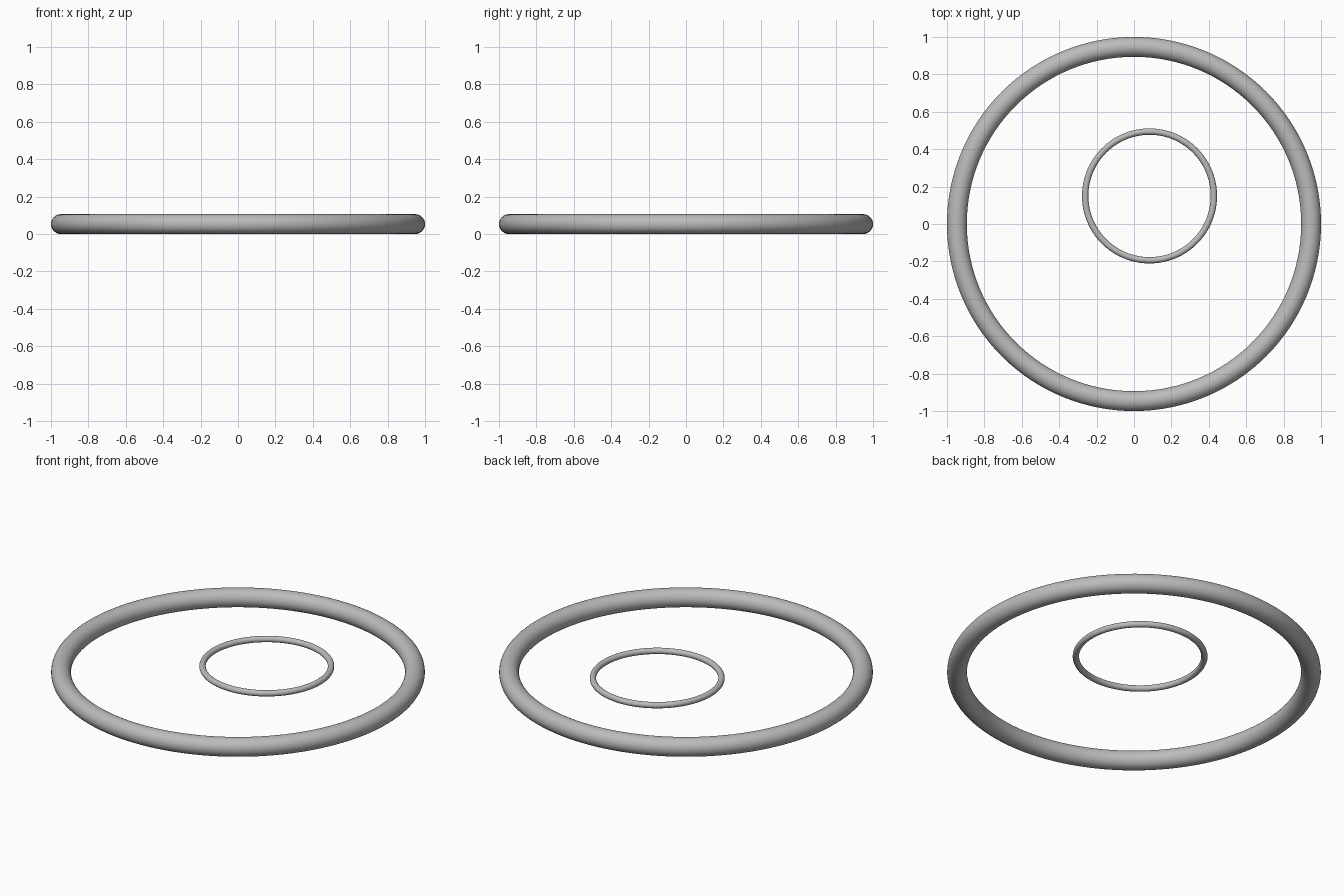
import bpy

if "Cube" in bpy.data.objects:
    bpy.data.objects.remove(bpy.data.objects["Cube"])

# Single grey finish
grey = bpy.data.materials.new("light_grey")
grey.diffuse_color = (0.5, 0.5, 0.5, 1)
grey.use_nodes = True
grey.node_tree.nodes["Principled BSDF"].inputs["Base Color"].default_value = grey.diffuse_color


def ring(name, location, outer, tube):
    bpy.ops.mesh.primitive_torus_add(
        location=location, major_radius=outer - tube, minor_radius=tube,
        major_segments=128, minor_segments=32)
    obj = bpy.context.object
    obj.name = name
    obj.data.materials.append(grey)
    bpy.ops.object.shade_smooth()
    return obj


# Large ring resting on the ground, small off-centre ring in the same plane
TUBE = 0.053
ring("outer_ring", (0, 0, TUBE), 1.0, TUBE)
ring("inner_ring", (0.083, 0.15, TUBE), 0.361, 0.017)
